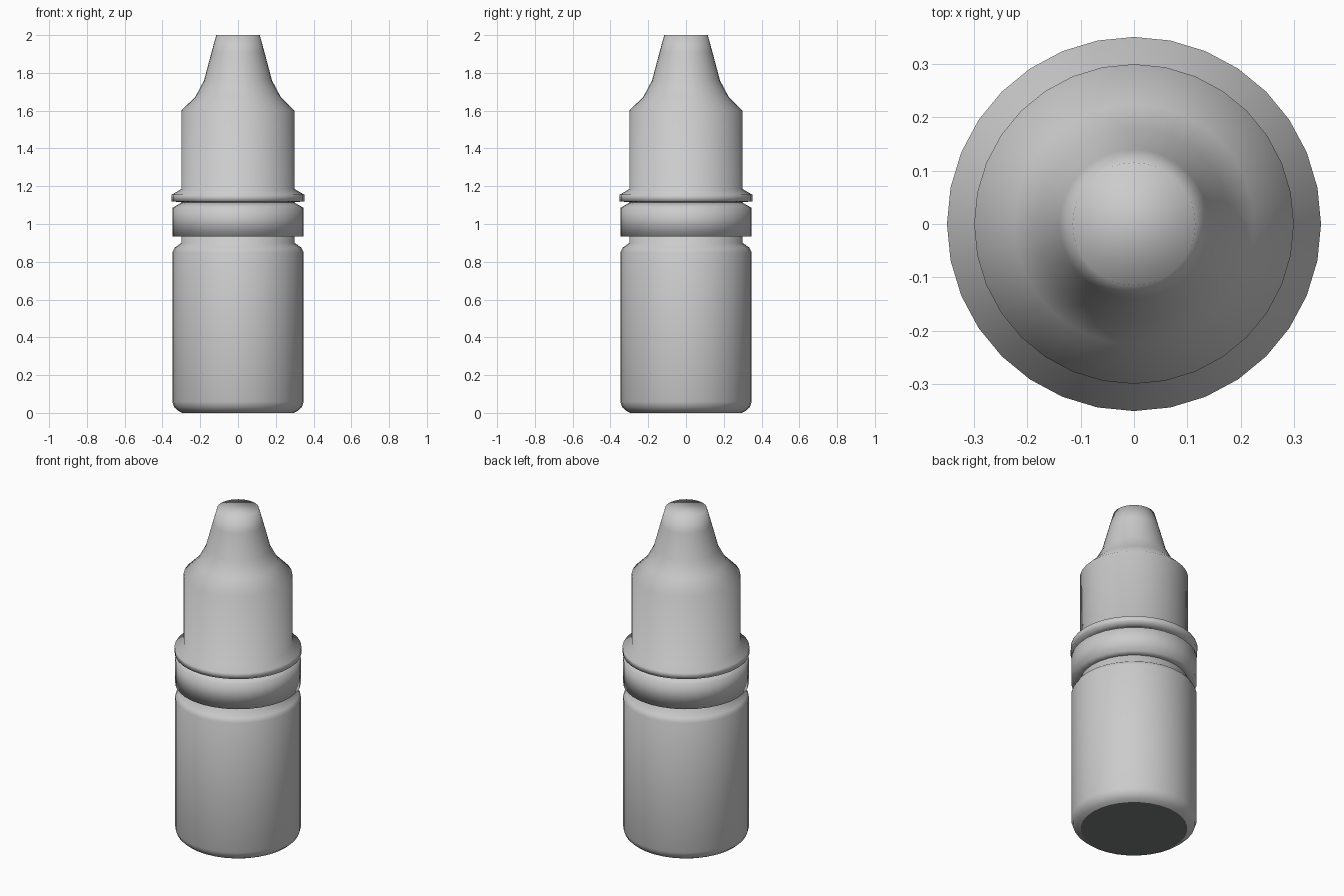
import bpy
import bmesh
from math import cos, sin, tau

SIDES = 32

cube = bpy.data.objects.get("Cube")
if cube:
    bpy.data.objects.remove(cube, do_unlink=True)


def flat_material(name, rgb):
    mat = bpy.data.materials.new(name)
    mat.use_nodes = True
    mat.diffuse_color = (*rgb, 1)
    mat.node_tree.nodes["Principled BSDF"].inputs["Base Color"].default_value = (*rgb, 1)
    return mat


grey = flat_material("light grey plastic", (0.6, 0.6, 0.6))
dark = flat_material("dark grey base", (0.19, 0.21, 0.20))


def lathe(name, profile):
    """Turn (radius, height) points, bottom to top, into a capped smooth solid."""
    bm = bmesh.new()
    rings = [[bm.verts.new((r * cos(tau * i / SIDES), r * sin(tau * i / SIDES), z))
              for i in range(SIDES)] for r, z in profile]
    for low, high in zip(rings, rings[1:]):
        for i in range(SIDES):
            j = (i + 1) % SIDES
            bm.faces.new((low[i], low[j], high[j], high[i]))
    bm.faces.new(rings[0][::-1])
    bm.faces.new(rings[-1])
    for face in bm.faces:
        face.smooth = True
    mesh = bpy.data.meshes.new(name)
    bm.to_mesh(mesh)
    bm.free()
    mesh.materials.append(grey)
    obj = bpy.data.objects.new(name, mesh)
    bpy.context.collection.objects.link(obj)
    return obj


# Bottle body with rounded base, shoulder and neck
bottle = lathe("bottle_body", [(0.295, 0), (0.315, 0.01), (0.338, 0.03), (0.348, 0.06),
                               (0.348, 0.85), (0.335, 0.875), (0.30, 0.90), (0.30, 1.13)])

# Dark flat underside with a crisp rim
bottle.data.materials.append(dark)
for face in bottle.data.polygons:
    if face.normal.z < -0.99:
        face.material_index = 1
        face.use_smooth = False

# Tamper collar
lathe("collar_ring", [(0.30, 0.935), (0.348, 0.935), (0.348, 1.085), (0.305, 1.11)])

# Cap with flange, shoulder and tapered tip
lathe("dropper_cap", [(0.30, 1.115), (0.351, 1.12), (0.351, 1.155), (0.30, 1.185),
                      (0.30, 1.60), (0.225, 1.675), (0.18, 1.76), (0.14, 1.91),
                      (0.115, 2.0)])
